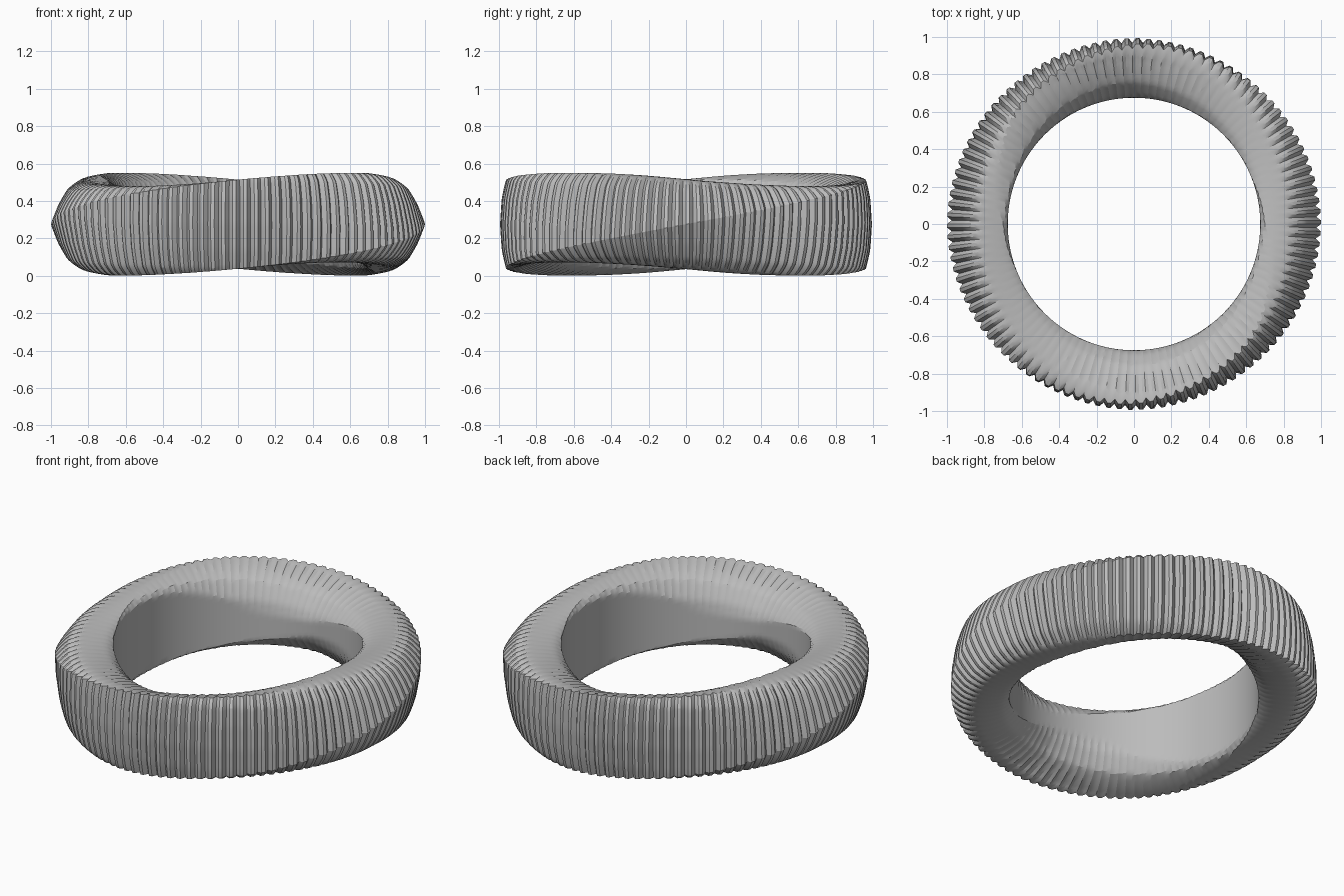
import bpy, bmesh, math

if "Cube" in bpy.data.objects:
    bpy.data.objects.remove(bpy.data.objects["Cube"])

RIBS = 106           # grooves round the ring
SIDE = 22            # points on each of the three faces of the section
HALF = 0.275         # height of a corner above the mid plane
BORE = 0.675         # radius of the smooth hole
MID_Z = 0.276
GROOVE = 0.024


def lerp_table(angle, values, step):
    """Even, periodic look-up by angle in degrees, mirrored about 0 and 180."""
    a = abs((angle + 180) % 360 - 180) / step
    i = min(int(a), len(values) - 2)
    t = a - i
    return values[i] * (1 - t) + values[i + 1] * t


def envelope(angle):
    """Path that the three section corners follow, as (radius, height)."""
    r = lerp_table(angle, (1.0, 0.99, 0.962, 0.885, 0.70, 0.65, 0.655), 30)
    return r, HALF * math.sin(math.radians(angle))


def bulge(angle):
    return lerp_table(angle, (0.85, 0.55, 0.42, 1.25), 60)


def section(turn):
    """Three-sided section with rounded faces and sharp corners."""
    pts = []
    for k in range(3):
        a0 = turn + 120 * k
        (r0, z0), (r1, z1) = envelope(a0), envelope(a0 + 120)
        b = bulge(a0 + 60)
        for i in range(SIDE):
            t = i / SIDE
            re, ze = envelope(a0 + 120 * t)
            r = (r0 + (r1 - r0) * t) * (1 - b) + re * b
            z = (z0 + (z1 - z0) * t) * (1 - b) + ze * b
            pts.append((r, max(-HALF, min(HALF, z))))
    return pts


# Twisted ribbed band: the section turns 120 degrees every half circle
bm = bmesh.new()
rings = []
count = RIBS * 3
for j in range(count):
    az = 360 * j / count
    cut = GROOVE if j % 3 == 2 else 0.0
    ring = []
    for r, z in section(az * 2 / 3):
        # grooves are deepest outside and fade towards the hole
        r -= cut * max(0.15, min(1, (r - 0.70) / 0.2))
        # the plain bore trims the inside
        r = max(BORE, r)
        a = math.radians(az)
        ring.append(bm.verts.new((r * math.cos(a), r * math.sin(a), z + MID_Z)))
    rings.append(ring)

n = 3 * SIDE
for j in range(count):
    a = rings[j]
    last = j == count - 1
    b = rings[0] if last else rings[j + 1]
    # a full circle shifts the corners by two faces at the seam
    shift = 2 * SIDE if last else 0
    for i in range(n):
        i2 = (i + 1) % n
        bm.faces.new((a[i], b[(i + shift) % n], b[(i2 + shift) % n], a[i2]))
bmesh.ops.recalc_face_normals(bm, faces=bm.faces)
mesh = bpy.data.meshes.new("twisted_ring")
bm.to_mesh(mesh)
bm.free()

ring_obj = bpy.data.objects.new("twisted_ring", mesh)
bpy.context.collection.objects.link(ring_obj)
grey = bpy.data.materials.new("plain grey")
grey.diffuse_color = (0.5, 0.5, 0.5, 1)
grey.use_nodes = True
grey.node_tree.nodes["Principled BSDF"].inputs["Base Color"].default_value = grey.diffuse_color
mesh.materials.append(grey)

bpy.context.view_layer.objects.active = ring_obj
ring_obj.select_set(True)
bpy.ops.object.shade_smooth_by_angle(angle=math.radians(20))
